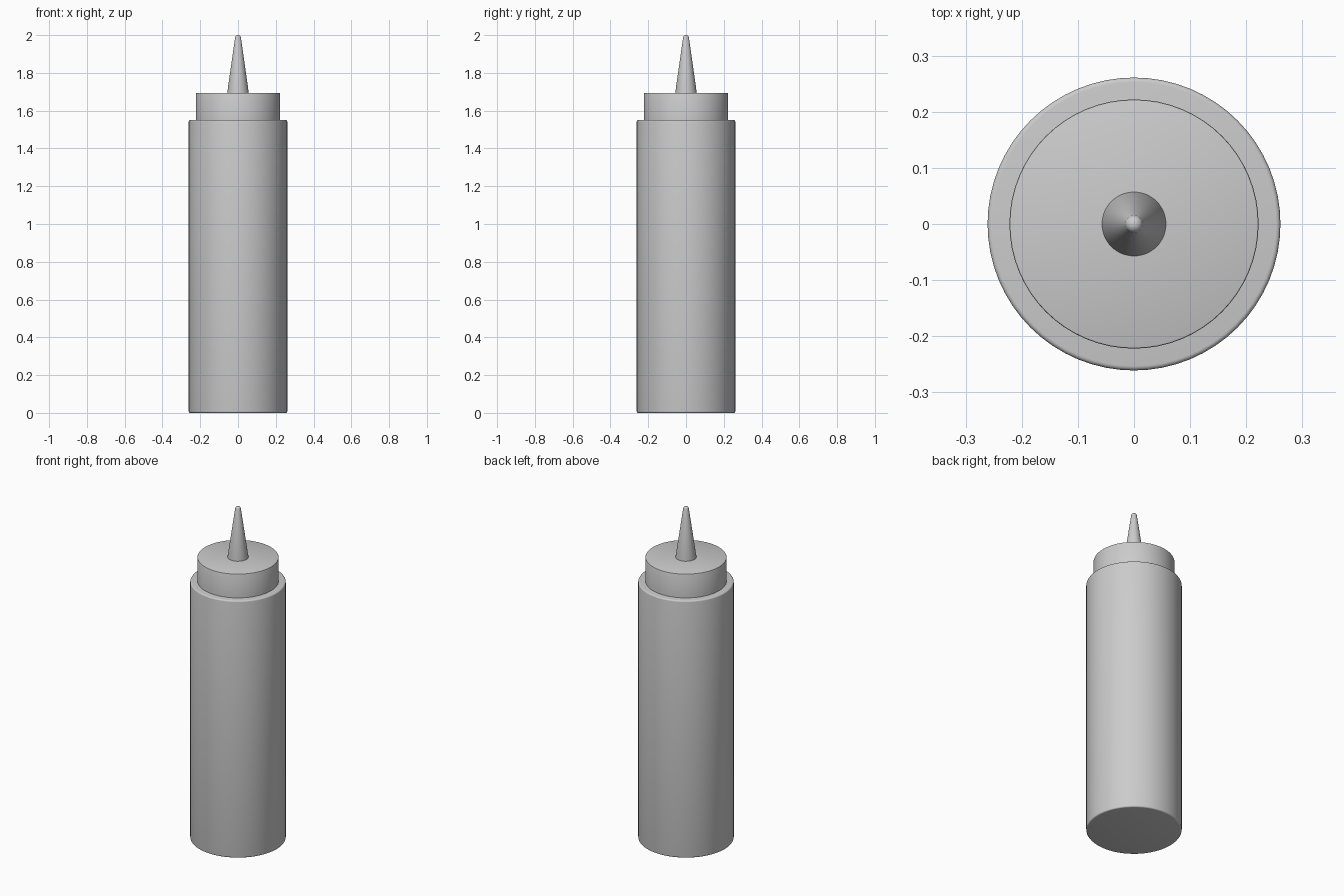
import bpy, bmesh, math

if "Cube" in bpy.data.objects:
    bpy.data.objects.remove(bpy.data.objects["Cube"])

SEGMENTS = 64

grey = bpy.data.materials.new("light grey plastic")
grey.diffuse_color = (0.6, 0.6, 0.6, 1)
grey.use_nodes = True
grey.node_tree.nodes["Principled BSDF"].inputs["Base Color"].default_value = grey.diffuse_color


def lathe(name, profile):
    """Spin (radius, height) points around z; zero radius closes the end."""
    bm = bmesh.new()
    verts = [bm.verts.new((r, 0, z)) for r, z in profile]
    edges = [bm.edges.new(pair) for pair in zip(verts, verts[1:])]
    bmesh.ops.spin(bm, geom=verts + edges, cent=(0, 0, 0), axis=(0, 0, 1),
                   angle=math.tau, steps=SEGMENTS, use_duplicate=False)
    bmesh.ops.remove_doubles(bm, verts=bm.verts, dist=0.0002)
    bmesh.ops.recalc_face_normals(bm, faces=bm.faces)
    mesh = bpy.data.meshes.new(name)
    bm.to_mesh(mesh)
    bm.free()
    mesh.materials.append(grey)
    obj = bpy.data.objects.new(name, mesh)
    bpy.context.collection.objects.link(obj)
    bpy.ops.object.select_all(action='DESELECT')
    obj.select_set(True)
    bpy.context.view_layer.objects.active = obj
    bpy.ops.object.shade_smooth_by_angle(angle=math.radians(40))
    return obj


def rounded(radius, z, size, start, steps=4):
    """Quarter-round corner points, swept up from the start angle."""
    return [(radius - size + size * math.cos(a), z + size * math.sin(a))
            for a in (math.radians(start + 90 * i / steps) for i in range(steps + 1))]


# Bottle body with softly rounded bottom and shoulder edges
lathe("bottle_body", [(0, 0)] + rounded(0.261, 0.008, 0.008, -90)
      + rounded(0.261, 1.542, 0.008, 0) + [(0, 1.55)])

# Screw cap seated on the shoulder
lathe("cap", [(0, 1.54), (0.222, 1.54)] + rounded(0.222, 1.691, 0.003, 0, 2) + [(0, 1.694)])

# Tapered nozzle with a rounded tip
lathe("nozzle", [(0, 1.685), (0.057, 1.685), (0.057, 1.694)]
      + rounded(0.0155, 1.986, 0.014, 10) [:-1] + [(0, 2.0)])
